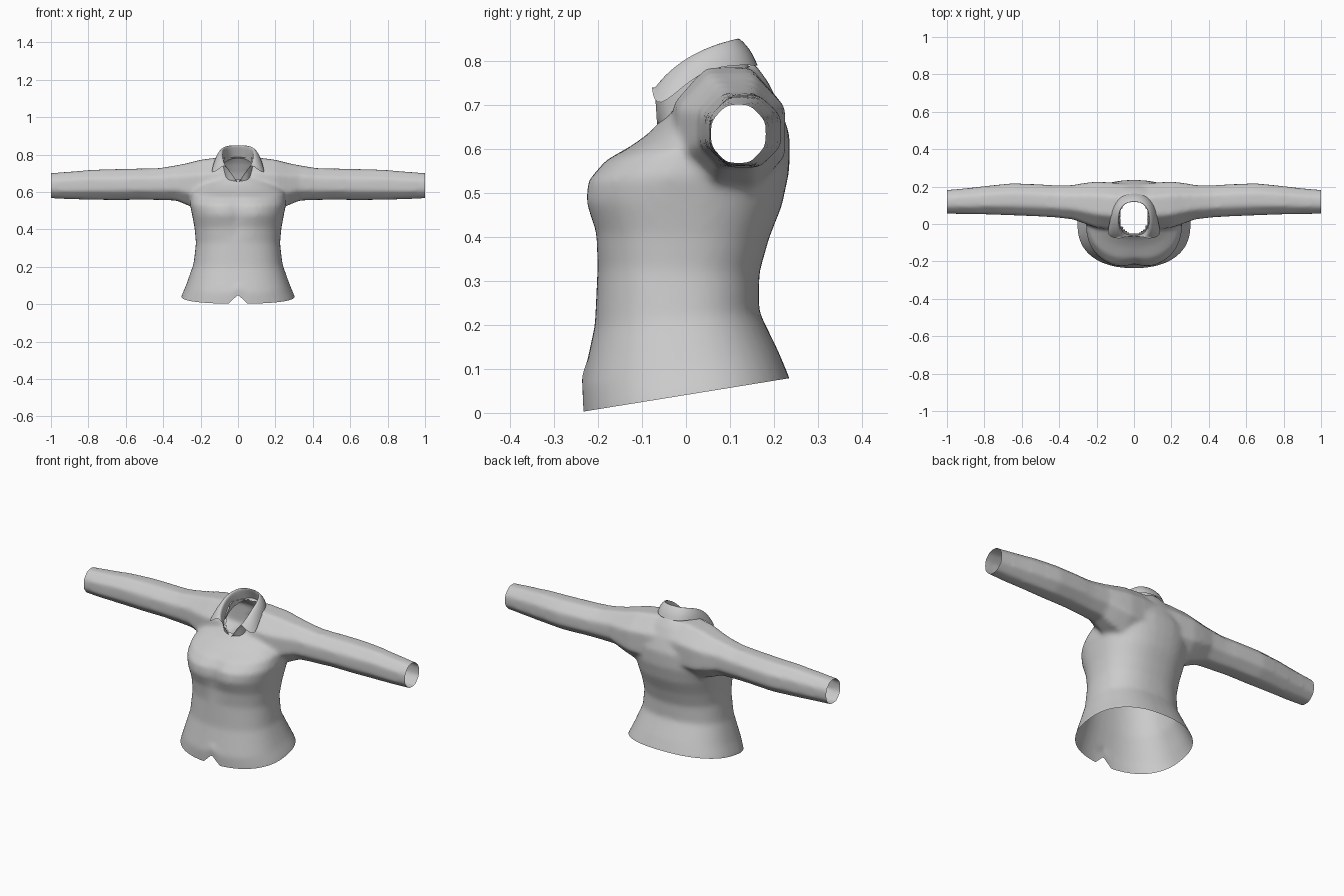
import bpy, bmesh, math
from mathutils import Vector

if "Cube" in bpy.data.objects:
    bpy.data.objects.remove(bpy.data.objects["Cube"])

cloth = bpy.data.materials.new("light_grey_cloth")
cloth.diffuse_color = (0.6, 0.6, 0.6, 1)
cloth.use_nodes = True
cloth.node_tree.nodes["Principled BSDF"].inputs["Base Color"].default_value = cloth.diffuse_color


def loft(bm, rings):
    """Skin a list of closed rings and cap both ends."""
    loops = [[bm.verts.new(p) for p in ring] for ring in rings]
    n = len(loops[0])
    for a, b in zip(loops, loops[1:]):
        for i in range(n):
            j = (i + 1) % n
            bm.faces.new((a[i], a[j], b[j], b[i]))
    for loop in (loops[0], loops[-1]):
        centre = bm.verts.new(sum((v.co for v in loop), Vector()) / n)
        for i in range(n):
            bm.faces.new((loop[i], loop[(i + 1) % n], centre))


def spow(v, e):
    return math.copysign(abs(v) ** e, v)


def torso_ring(yf, zf, yb, zb, w, crease=0.0, n=40):
    """Rounded section from front point to back point, with a centre crease."""
    pts = []
    for i in range(n):
        a = 2 * math.pi * i / n
        s = spow(math.sin(a), 0.85)
        x = w * spow(math.cos(a), 0.85)
        y = (yf + yb) / 2 + (yb - yf) / 2 * s
        z = (zf + zb) / 2 + (zb - zf) / 2 * s
        if s < 0:
            y += crease * math.exp(-(x / 0.05) ** 2)
        pts.append((x, y, z))
    return pts


def sleeve_ring(x, y0, y1, z0, z1):
    """Eight-sided section filling the given y and z range."""
    r = 0.5 / math.cos(math.pi / 8)
    return [(x, (y0 + y1) / 2 + (y1 - y0) * r * math.cos(a),
             (z0 + z1) / 2 + (z1 - z0) * r * math.sin(a))
            for a in (math.pi / 8 + math.pi / 4 * i for i in range(8))]


# Torso: front y, front z, back y, back z, half width, crease
torso = [
    (-.232, -.05, .25, .03, .315),
    (-.235, .005, .235, .08, .303),
    (-.237, .06, .21, .14, .278),
    (-.207, .20, .166, .23, .238),
    (-.201, .33, .167, .32, .225),
    (-.211, .41, .19, .40, .232, .012),
    (-.237, .48, .218, .47, .245, .022),
    (-.231, .527, .235, .55, .258, .02),
    (-.188, .573, .236, .63, .25, .008),
    (-.122, .608, .213, .70, .205),
    (-.082, .637, .185, .755, .15),
    (-.062, .66, .155, .795, .095),
]
# Sleeve half: x, y range, z range
sleeve = [
    (0, -.02, .21, .50, .78), (.1, -.03, .22, .50, .785),
    (.2, -.02, .226, .505, .772), (.27, .005, .218, .53, .754),
    (.33, .026, .207, .555, .742), (.42, .036, .206, .558, .727),
    (.52, .042, .212, .560, .725), (.65, .047, .217, .557, .722),
    (.78, .052, .204, .560, .718), (.9, .053, .19, .562, .708),
    (1.05, .058, .177, .570, .697),
]
bm = bmesh.new()
loft(bm, [torso_ring(*r) for r in torso])
both = [(-r[0], *r[1:]) for r in reversed(sleeve[1:])] + sleeve
loft(bm, [sleeve_ring(*r) for r in both])
bmesh.ops.recalc_face_normals(bm, faces=bm.faces)
mesh = bpy.data.meshes.new("shirt_body")
bm.to_mesh(mesh)
bm.free()
body = bpy.data.objects.new("shirt_body", mesh)
bpy.context.collection.objects.link(body)

# Merge torso and sleeves into one skin and soften the seams
rm = body.modifiers.new("merge", 'REMESH')
rm.mode = 'VOXEL'
rm.voxel_size = 0.011
sm = body.modifiers.new("soften", 'SMOOTH')
sm.factor = 0.5
sm.iterations = 10
deps = bpy.context.evaluated_depsgraph_get()
body.data = bpy.data.meshes.new_from_object(body.evaluated_get(deps))
body.data.name = "shirt_body_skin"
body.modifiers.clear()

# Open the hem, cuffs and neck
bm = bmesh.new()
bm.from_mesh(body.data)
for co, no in (((0, -.233, .003), (0, .162, -1)),
               ((1, 0, 0), (1, 0, 0)), ((-1, 0, 0), (-1, 0, 0))):
    bmesh.ops.bisect_plane(bm, geom=bm.verts[:] + bm.edges[:] + bm.faces[:],
                           plane_co=co, plane_no=no, clear_outer=True)
hole = [v for v in bm.verts if v.co.z > .6
        and (v.co.x / .07) ** 2 + ((v.co.y - .035) / .085) ** 2 < 1]
bmesh.ops.delete(bm, geom=hole, context='VERTS')
# Front hem notch
for v in bm.verts:
    if v.co.y < -.1 and v.co.z < .12 and abs(v.co.x) < .05:
        v.co.z += .05 * (1 - abs(v.co.x) / .05) * (1 - v.co.z / .12)
bm.to_mesh(body.data)
bm.free()

# Collar, right half columns: neck line, fold, flap edge
columns = [
    ((0, .15, .78), (0, .112, .864), (0, .168, .788)),
    ((.05, .14, .775), (.052, .104, .862), (.075, .152, .79)),
    ((.08, .06, .75), (.08, .06, .849), (.117, .08, .79)),
    ((.08, .0, .705), (.082, .0, .822), (.128, .012, .762)),
    ((.062, -.04, .668), (.077, -.05, .782), (.15, -.068, .682)),
    ((.042, -.055, .655), (.058, -.07, .735), (.082, -.078, .742)),
]
bm = bmesh.new()
for side in (1, -1):
    rows = []
    for base, fold, edge in columns:
        base, fold, edge = Vector(base), Vector(fold), Vector(edge)
        out = Vector((edge.x, edge.y - .03, 0)).normalized()
        mid = (fold + edge) / 2 + out * min(.012, (edge - fold).length * .15)
        row = []
        for p in (base, (base + fold) / 2, fold, mid, edge):
            row.append(bm.verts.new((p.x * side, p.y, p.z)))
        rows.append(row)
    for a, b in zip(rows, rows[1:]):
        for i in range(4):
            bm.faces.new((a[i], a[i + 1], b[i + 1], b[i]))
    # Strip running down to the bottom of the neck opening
    last = rows[-1]
    tip = [bm.verts.new((0, -.06, .64)), bm.verts.new((0, -.064, .648)),
           bm.verts.new((.004 * side, -.066, .652))]
    for i in range(2):
        bm.faces.new((last[i], last[i + 1], tip[i + 1], tip[i]))
bmesh.ops.remove_doubles(bm, verts=bm.verts, dist=.0005)
bmesh.ops.recalc_face_normals(bm, faces=bm.faces)
mesh = bpy.data.meshes.new("collar")
bm.to_mesh(mesh)
bm.free()
collar = bpy.data.objects.new("collar", mesh)
bpy.context.collection.objects.link(collar)
sub = collar.modifiers.new("round", 'SUBSURF')
sub.levels = sub.render_levels = 2

for ob in (body, collar):
    ob.data.materials.clear()
    ob.data.materials.append(cloth)
    ob.data.polygons.foreach_set("use_smooth", [True] * len(ob.data.polygons))
    ob.data.update()
